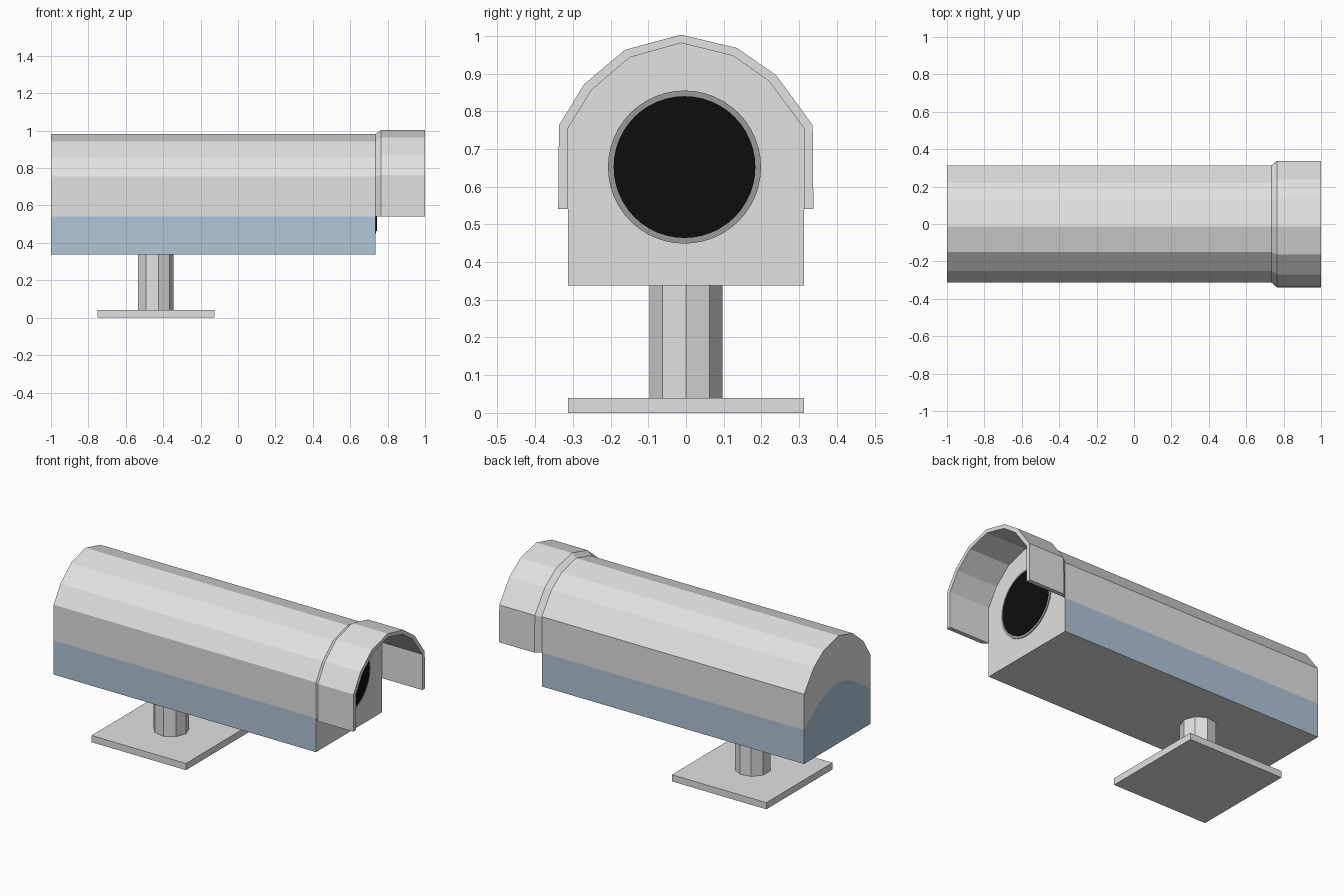
import bpy, bmesh, math
from mathutils import Matrix

if "Cube" in bpy.data.objects:
    bpy.data.objects.remove(bpy.data.objects["Cube"])


def material(name, r, g, b):
    m = bpy.data.materials.new(name)
    m.diffuse_color = (r, g, b, 1)
    m.use_nodes = True
    m.node_tree.nodes["Principled BSDF"].inputs["Base Color"].default_value = m.diffuse_color
    return m


GREY = material("light grey", 0.75, 0.75, 0.75)
BLUE = material("pale blue", 0.434, 0.562, 0.684)
RING = material("mid grey", 0.32, 0.32, 0.32)
BLACK = material("lens black", 0.004, 0.004, 0.004)


def finish(name, bm, *mats):
    bmesh.ops.recalc_face_normals(bm, faces=bm.faces)
    me = bpy.data.meshes.new(name)
    bm.to_mesh(me)
    bm.free()
    for m in mats:
        me.materials.append(m)
    ob = bpy.data.objects.new(name, me)
    bpy.context.collection.objects.link(ob)
    return ob


def cylinder(name, mat, sides, radius, depth, matrix):
    bm = bmesh.new()
    bmesh.ops.create_cone(bm, cap_ends=True, segments=sides, radius1=radius,
                          radius2=radius, depth=depth, matrix=matrix)
    return finish(name, bm, mat)


# Arched (y, z) cross-sections, running over the top from -y to +y
W, BOTTOM, BAND = 0.313, 0.338, 0.541
BACK, FACE, TIP = -1.0, 0.735, 1.0
inner = [(-W, BAND), (-W, 0.755), (-0.25, 0.857), (-0.149, 0.943), (-0.013, 0.981),
         (0.125, 0.947), (0.22, 0.88), (W, 0.755), (W, BAND)]
outer = [(-0.339, BAND), (-0.337, 0.763), (-0.27, 0.872), (-0.162, 0.963), (-0.013, 1.003),
         (0.135, 0.968), (0.239, 0.896), (0.336, 0.763), (0.338, BAND)]

# Camera body: long housing with a blue lower band and an arched blue back
bm = bmesh.new()
profile = [(-W, BOTTOM)] + inner + [(W, BOTTOM)]
back = [bm.verts.new((BACK, y, z)) for y, z in profile]
front = [bm.verts.new((FACE, y, z)) for y, z in profile]
n = len(profile)
for i in range(n):
    j = (i + 1) % n
    f = bm.faces.new((back[i], back[j], front[j], front[i]))
    f.material_index = 1 if i in (0, n - 2) else 0
bm.faces.new(front)
arch = [bm.verts.new((BACK, -W + 2 * W * k / 16, BAND + 0.16 * math.sin(math.pi * k / 16)))
        for k in range(1, 16)]
bm.faces.new(back[1:-1] + arch[::-1])
bm.faces.new([back[0], back[1]] + arch + [back[-2], back[-1]]).material_index = 1
finish("camera_body", bm, GREY, BLUE)

# Hood: open arched shell flaring out past the lens
bm = bmesh.new()
sections = [(FACE, inner), (0.765, outer), (TIP, outer), (TIP, inner)]
rows = [[bm.verts.new((x, y, z)) for y, z in pts] for x, pts in sections]
for a, b in zip(rows, rows[1:] + rows[:1]):
    for i in range(len(inner) - 1):
        bm.faces.new((a[i], a[i + 1], b[i + 1], b[i]))
for end in (0, -1):
    bm.faces.new([r[end] for r in rows])
finish("lens_hood", bm, GREY)

# Lens: thin discs on the front face
turn = Matrix.Rotation(math.pi / 2, 4, 'Y')
for name, mat, radius, depth in (("lens_ring", RING, 0.203, 0.004), ("lens_glass", BLACK, 0.188, 0.008)):
    cylinder(name, mat, 48, radius, depth,
             Matrix.Translation((FACE + depth / 2, -0.004, 0.652)) @ turn)

# Mount: nine-sided post on a square plate
cylinder("mount_post", GREY, 9, 0.098, 0.31, Matrix.Translation((-0.442, 0, 0.185)))
post = bpy.data.objects["mount_post"]
# turn the post so that one corner points to +x
far = max(post.data.vertices, key=lambda v: v.co.x)
angle = math.atan2(far.co.y, far.co.x + 0.442)
centre = Matrix.Translation((-0.442, 0, 0))
post.data.transform(centre @ Matrix.Rotation(-angle, 4, 'Z') @ centre.inverted())

bm = bmesh.new()
bmesh.ops.create_cube(bm, size=1, matrix=Matrix.Translation((-0.438, 0, 0.02))
                      @ Matrix.Diagonal((0.625, 0.625, 0.04, 1)))
finish("mount_plate", bm, GREY)
